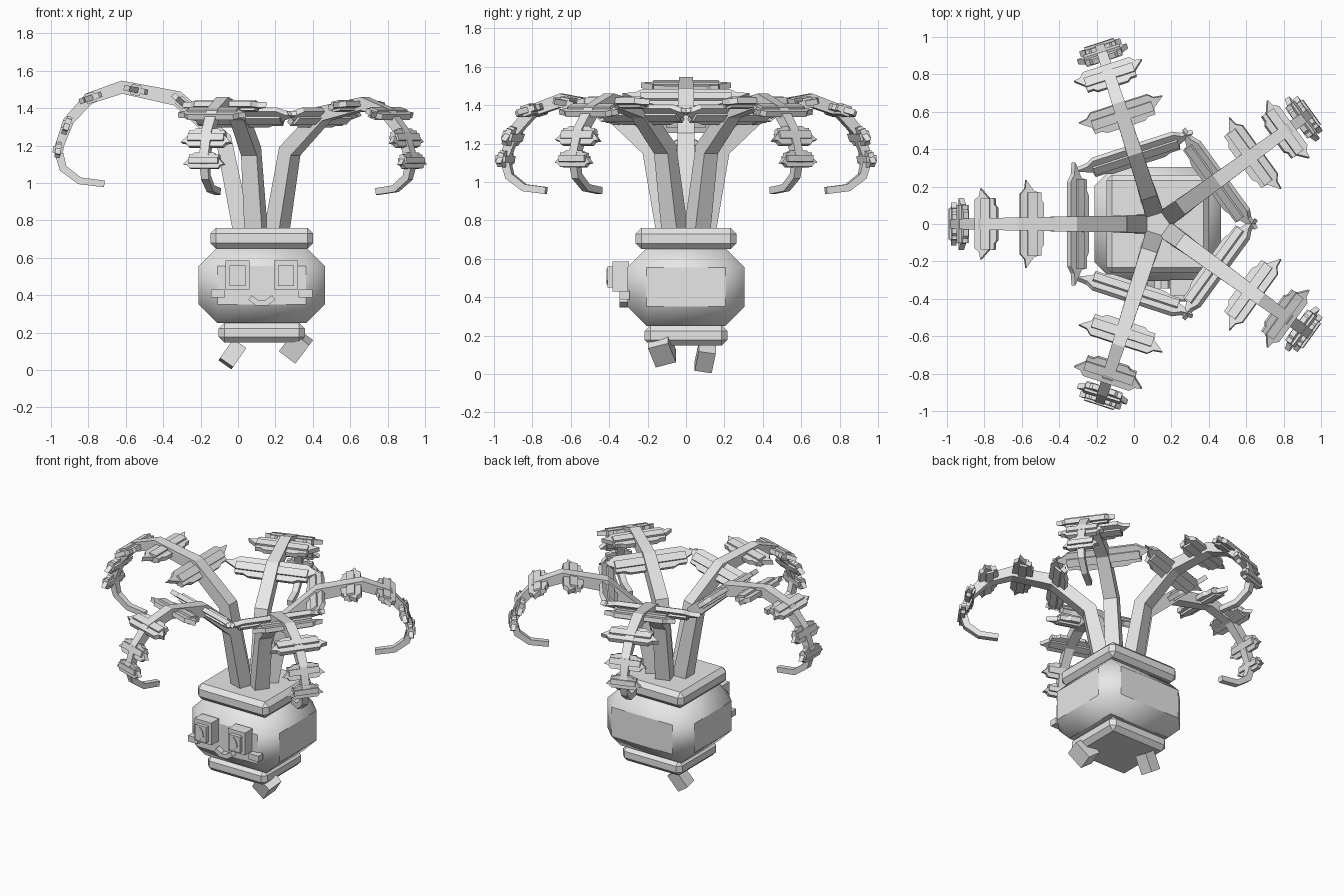
import bpy, bmesh, math
from mathutils import Vector, Euler

if "Cube" in bpy.data.objects:
    bpy.data.objects.remove(bpy.data.objects["Cube"])

CX = 0.127  # pot axis
grey = bpy.data.materials.new("plain_grey")
grey.diffuse_color = (0.8, 0.8, 0.8, 1)
grey.use_nodes = True
grey.node_tree.nodes["Principled BSDF"].inputs["Base Color"].default_value = grey.diffuse_color


def finish(name, bm):
    bmesh.ops.recalc_face_normals(bm, faces=bm.faces)
    me = bpy.data.meshes.new(name)
    bm.to_mesh(me)
    bm.free()
    me.materials.append(grey)
    ob = bpy.data.objects.new(name, me)
    bpy.context.collection.objects.link(ob)
    return ob


def box(name, loc, size, bevel=0, rot=(0, 0, 0)):
    bm = bmesh.new()
    bmesh.ops.create_cube(bm, size=1)
    for v in bm.verts:
        v.co = Vector((v.co.x * size[0], v.co.y * size[1], v.co.z * size[2]))
    if bevel:
        bmesh.ops.bevel(bm, geom=bm.edges[:], offset=bevel, segments=1, affect='EDGES')
    ob = finish(name, bm)
    ob.location = loc
    ob.rotation_euler = Euler([math.radians(a) for a in rot])
    return ob


def prism(bm, pts, origin, a, b, n, thick):
    """Extrude a flat outline, given in axes a and b, along n."""
    lo = [bm.verts.new(origin + a * u + b * v - n * thick / 2) for u, v in pts]
    hi = [bm.verts.new(origin + a * u + b * v + n * thick / 2) for u, v in pts]
    bm.faces.new(lo[::-1])
    bm.faces.new(hi)
    k = len(pts)
    for i in range(k):
        j = (i + 1) % k
        bm.faces.new((lo[i], lo[j], hi[j], hi[i]))


# Pot: chunky chamfered body between two rims
body = box("pot_body", (CX, 0, 0.453), (0.674, 0.61, 0.405), 0.1)
for p in body.data.polygons:
    p.use_smooth = max(abs(c) for c in p.normal) < 0.99
for e in body.data.edges:  # keep the big flat panels crisp
    flat = [p for p in body.data.polygons
            if not p.use_smooth and set(e.vertices) <= set(p.vertices)]
    e.use_edge_sharp = bool(flat)
box("pot_top_rim", (CX, 0, 0.705), (0.55, 0.525, 0.11), 0.03)
box("pot_bottom_rim", (CX, 0, 0.2), (0.46, 0.43, 0.105), 0.03)

# Feet, caught mid-step
box("left_foot", (-0.03, 0.1, 0.085), (0.085, 0.09, 0.125), 0, (-10, 35, 0))
box("right_foot", (0.31, -0.125, 0.13), (0.11, 0.11, 0.13), 0, (18, 37, 0))

# Face
for side, name in ((-1, "left"), (1, "right")):
    x = CX + side * 0.13
    box(name + "_eye", (x, -0.34, 0.508), (0.13, 0.085, 0.155))
    box(name + "_pupil", (x, -0.39, 0.505), (0.085, 0.035, 0.11))
    bm = bmesh.new()
    prism(bm, [(-0.028, 0.005), (0, -0.04), (0.025, -0.015), (0.015, 0.025), (-0.005, 0.045)],
          Vector((x, -0.41, 0.505)), Vector((1, 0, 0)), Vector((0, 0, 1)), Vector((0, 1, 0)), 0.009)
    finish(name + "_eye_glint", bm)
    box(name + "_cheek", (CX + side * 0.235, -0.32, 0.41), (0.075, 0.05, 0.042))
    box(name + "_mouth_corner", (CX + side * 0.045, -0.32, 0.375), (0.045, 0.05, 0.03),
        0, (0, -side * 35, 0))
box("mouth_middle", (CX, -0.32, 0.36), (0.07, 0.05, 0.028))

# Frond spine: radius, height, thickness
SPINE = [(.09, .70, .10), (.185, 1.17, .088), (.41, 1.37, .082), (.68, 1.425, .07),
         (.84, 1.37, .062), (.94, 1.26, .055), (.99, 1.12, .048), (.965, 1.03, .042),
         (.885, .97, .038), (.765, .955, .036)]
# Leaf pairs: place along spine, half span, chord
TUFTS = [(1.9, .33, .13), (2.75, .235, .13), (3.95, .19, .125), (5.15, .14, .1), (6.0, .115, .085)]
# Half of the jagged leaf outline: span fraction, chord fraction
HALF = [(.1, -.5), (.45, -.5), (.55, -.38), (.72, -.38), (.74, -.1), (1, .25), (.8, .3),
        (.68, .5), (.1, .5)]


def frond(name, angle, scale):
    out = Vector((math.cos(angle), math.sin(angle), 0))
    up = Vector((0, 0, 1))
    side = up.cross(out)
    pts = [Vector((CX, 0, 0)) + out * r * scale + up * (0.55 + (z - 0.55) * scale)
           for r, z, _ in SPINE]

    # Square stalk swept along the spine
    bm = bmesh.new()
    rings = []
    for i, p in enumerate(pts):
        d0 = (p - pts[max(i - 1, 0)]).normalized()
        d1 = (pts[min(i + 1, len(pts) - 1)] - p).normalized()
        t = (d0 + d1).normalized()
        n = t.cross(side)
        h = SPINE[i][2] / 2
        rings.append([bm.verts.new(p + side * a * h + n * b * h)
                      for a, b in ((-1, -1), (1, -1), (1, 1), (-1, 1))])
    for r0, r1 in zip(rings, rings[1:]):
        for k in range(4):
            j = (k + 1) % 4
            bm.faces.new((r0[k], r0[j], r1[j], r1[k]))
    bm.faces.new(rings[0])
    bm.faces.new(rings[-1])
    finish(name + "_stalk", bm)

    # Leaf pairs, each a thin jagged blade with a thicker rib
    bm = bmesh.new()
    for pos, span, chord in TUFTS:
        i = int(pos)
        p = pts[i].lerp(pts[i + 1], pos - i)
        t = (pts[i + 1] - pts[i]).normalized()
        if pos == i:
            t = (pts[i + 1] - pts[i - 1]).normalized()
        n = t.cross(side)
        right = [(u * span, v * chord) for u, v in HALF]
        left = [(-u, v) for u, v in reversed(right)]
        prism(bm, right + left, p, side, t, n, 0.03)
        w, s = chord * 0.2, span * 0.72
        rib = [(-s, -w), (s, -w), (s, w), (-s, w)]
        prism(bm, rib, p, side, t, n, 0.056)
    finish(name + "_leaves", bm)


# Five fronds, the one on the left a little larger
for k in range(5):
    frond("frond_%d" % (k + 1), math.radians(180 + 72 * k), 1.1 if k == 0 else 1.0)
